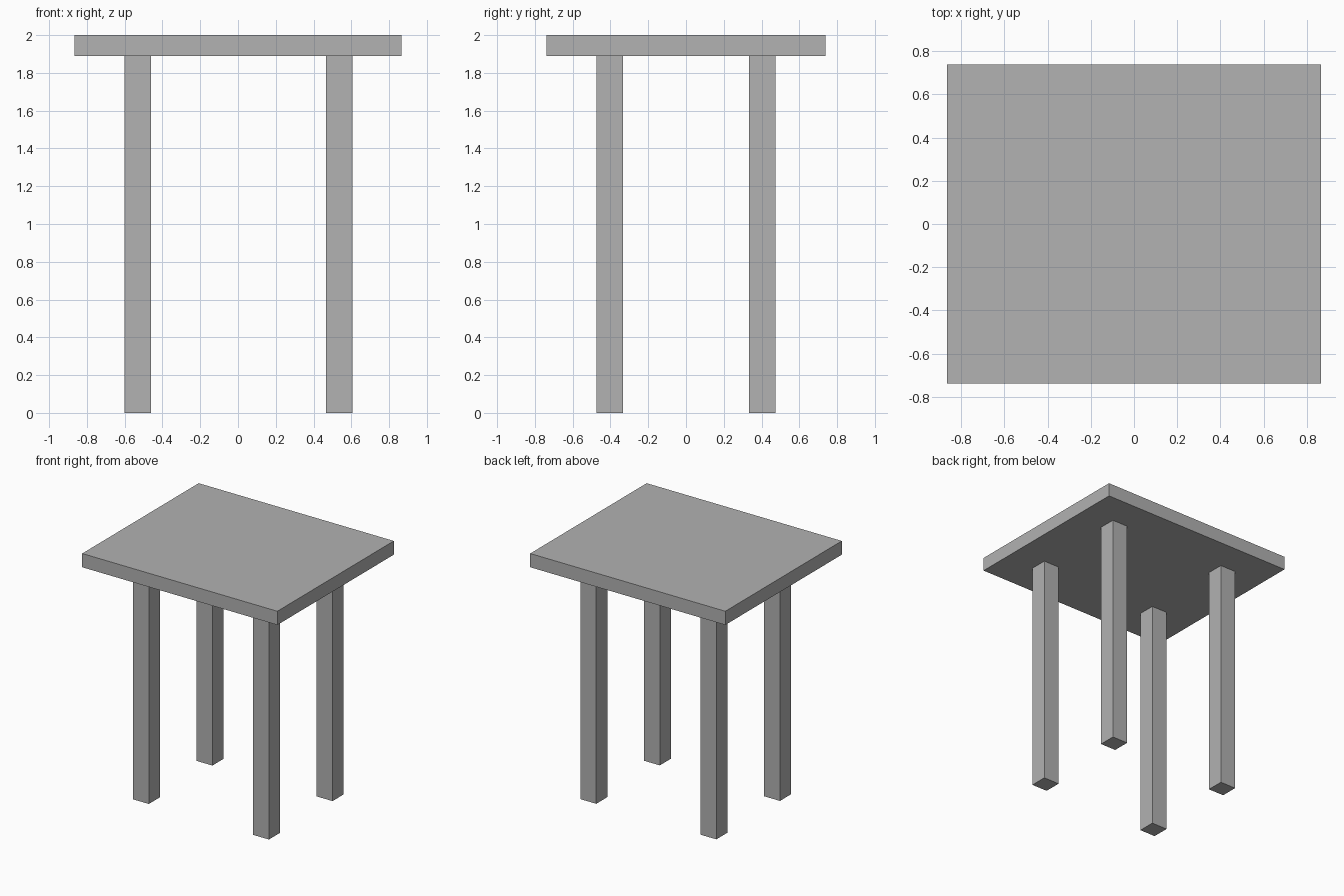
import bpy

cube = bpy.data.objects.get("Cube")
if cube:
    bpy.data.objects.remove(cube, do_unlink=True)

# Single plain grey material
grey = bpy.data.materials.new("plain_grey")
grey.use_nodes = True
colour = (0.445, 0.445, 0.445, 1.0)
grey.diffuse_color = colour
grey.node_tree.nodes["Principled BSDF"].inputs["Base Color"].default_value = colour


def box(name, centre, size):
    bpy.ops.mesh.primitive_cube_add(size=1, location=centre)
    obj = bpy.context.object
    obj.name = name
    obj.scale = size
    bpy.ops.object.transform_apply(location=False, rotation=False, scale=True)
    obj.data.materials.append(grey)
    return obj


HEIGHT, THICKNESS, LEG = 2.0, 0.11, 0.14
leg_height = HEIGHT - THICKNESS

# Flat slab top
box("table_top", (0, 0, HEIGHT - THICKNESS / 2), (1.73, 1.475, THICKNESS))

# Four square legs set in from the edges
for side, x in (("right", -0.53), ("left", 0.535)):
    for end, y in (("front", -0.403), ("back", 0.403)):
        box(f"{end}_{side}_leg", (x, y, leg_height / 2), (LEG, LEG, leg_height))
